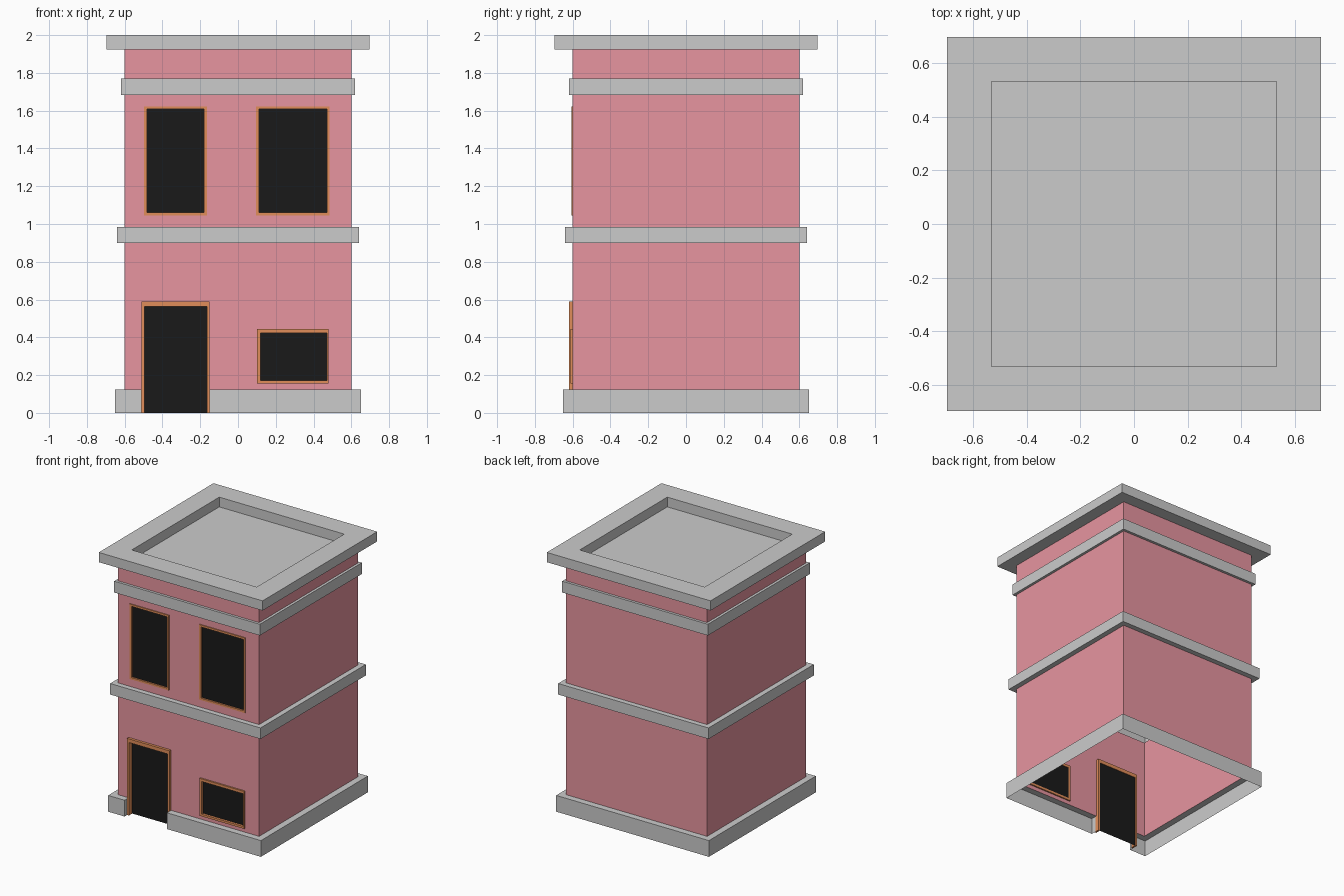
import bpy, bmesh

if "Cube" in bpy.data.objects:
    bpy.data.objects.remove(bpy.data.objects["Cube"])


def material(name, rgb):
    m = bpy.data.materials.new(name)
    m.diffuse_color = (*rgb, 1)
    m.use_nodes = True
    m.node_tree.nodes["Principled BSDF"].inputs["Base Color"].default_value = m.diffuse_color
    return m


PINK = material("pink_wall", (0.80, 0.30, 0.35))
ORANGE = material("orange_frame", (0.75, 0.27, 0.10))
BLACK = material("black_panel", (0.01, 0.01, 0.01))

# Openings: (name, outer x0 x1 z0 z1, inner x0 x1 z0 z1, front y, back y)
OPENINGS = [
    ("door", (-0.51, -0.15, 0, 0.59), (-0.495, -0.165, 0, 0.562), -0.62, -0.575),
    ("lower_window", (0.10, 0.48, 0.155, 0.443), (0.118, 0.47, 0.172, 0.423), -0.612, -0.59),
    ("upper_left_window", (-0.498, -0.165, 1.045, 1.623), (-0.482, -0.18, 1.06, 1.608), -0.607, -0.59),
    ("upper_right_window", (0.095, 0.485, 1.045, 1.623), (0.11, 0.472, 1.06, 1.608), -0.607, -0.59),
]


def finish(name, bm, mat=None):
    me = bpy.data.meshes.new(name)
    bm.to_mesh(me)
    bm.free()
    if mat:
        me.materials.append(mat)
    ob = bpy.data.objects.new(name, me)
    bpy.context.collection.objects.link(ob)
    return ob


def shell(name, profile, mat=None, cap=False, holes=()):
    """Sweep a (half width, z) profile round a square, then open holes in the front."""
    bm = bmesh.new()
    rings = [[bm.verts.new((sx * r, sy * r, z)) for sx, sy in
              ((-1, -1), (1, -1), (1, 1), (-1, 1))] for r, z in profile]
    for a, b in zip(rings, rings[1:]):
        for i in range(4):
            j = (i + 1) % 4
            bm.faces.new((a[i], a[j], b[j], b[i]))
    if cap:
        bm.faces.new(rings[-1])
    for x0, x1, z0, z1 in holes:
        for co, no in (((x0, 0, 0), (1, 0, 0)), ((x1, 0, 0), (1, 0, 0)),
                       ((0, 0, z0), (0, 0, 1)), ((0, 0, z1), (0, 0, 1))):
            front = [f for f in bm.faces if f.calc_center_median().y < -0.59]
            edges = {e for f in front for e in f.edges}
            verts = {v for f in front for v in f.verts}
            bmesh.ops.bisect_plane(bm, geom=front + list(edges) + list(verts),
                                   dist=1e-5, plane_co=co, plane_no=no)
        inside = []
        for f in bm.faces:
            c = f.calc_center_median()
            if c.y < -0.59 and x0 < c.x < x1 and z0 <= c.z <= z1:
                inside.append(f)
        bmesh.ops.delete(bm, geom=inside, context='FACES')
    return finish(name, bm, mat)


def quad(name, pts, mat=None):
    bm = bmesh.new()
    bm.faces.new([bm.verts.new(p) for p in pts])
    return finish(name, bm, mat)


def corners(rect, y):
    x0, x1, z0, z1 = rect
    return [(x0, y, z0), (x0, y, z1), (x1, y, z1), (x1, y, z0)]


def frame(name, outer, inner, yf, yb, closed):
    """Rectangular cross-section carried round the opening."""
    bm = bmesh.new()
    loops = [[bm.verts.new(p) for p in corners(r, y)] for r, y in
             ((outer, yb), (outer, yf), (inner, yf), (inner, yb))]
    for k in range(4):
        a, b = loops[k], loops[(k + 1) % 4]
        for i in range(4 if closed else 3):
            j = (i + 1) % 4
            bm.faces.new((a[i], a[j], b[j], b[i]))
    if not closed:
        for i in (0, 3):
            bm.faces.new([lp[i] for lp in loops])
    bmesh.ops.recalc_face_normals(bm, faces=bm.faces)
    return finish(name, bm, ORANGE)


rects = [o[1] for o in OPENINGS]

# Walls
shell("lower_wall", [(0.6, 0.125), (0.6, 0.9)], PINK, holes=rects[:2])
shell("upper_wall", [(0.6, 0.985), (0.6, 1.683)], PINK, holes=rects[2:])
shell("frieze_wall", [(0.6, 1.77), (0.6, 1.925)], PINK)

# Stone plinth, open below and cut through at the door
shell("plinth", [(0.65, 0), (0.65, 0.125), (0.6, 0.125)], holes=rects[:1])
for side, x, d in (("left", -0.51, 1), ("right", -0.15, -1)):
    pts = [(x, -0.65, 0), (x, -0.6, 0), (x, -0.6, 0.125), (x, -0.65, 0.125)]
    quad("plinth_end_" + side, pts[::d])

# String courses
for name, r, z0, z1 in (("middle_band", 0.64, 0.9, 0.985), ("upper_band", 0.62, 1.683, 1.77)):
    shell(name, [(0.6, z0), (r, z0), (r, z1), (0.6, z1)])

# Cornice with sunken flat roof
shell("cornice_roof", [(0.6, 1.925), (0.697, 1.925), (0.697, 2.0), (0.532, 2.0), (0.532, 1.925)], cap=True)

# Door and window frames with dark panels
for name, outer, inner, yf, yb in OPENINGS:
    frame(name + "_frame", outer, inner, yf, yb, name != "door")
    quad(name + "_panel", corners(inner, yb - 0.004)[::-1], BLACK)
